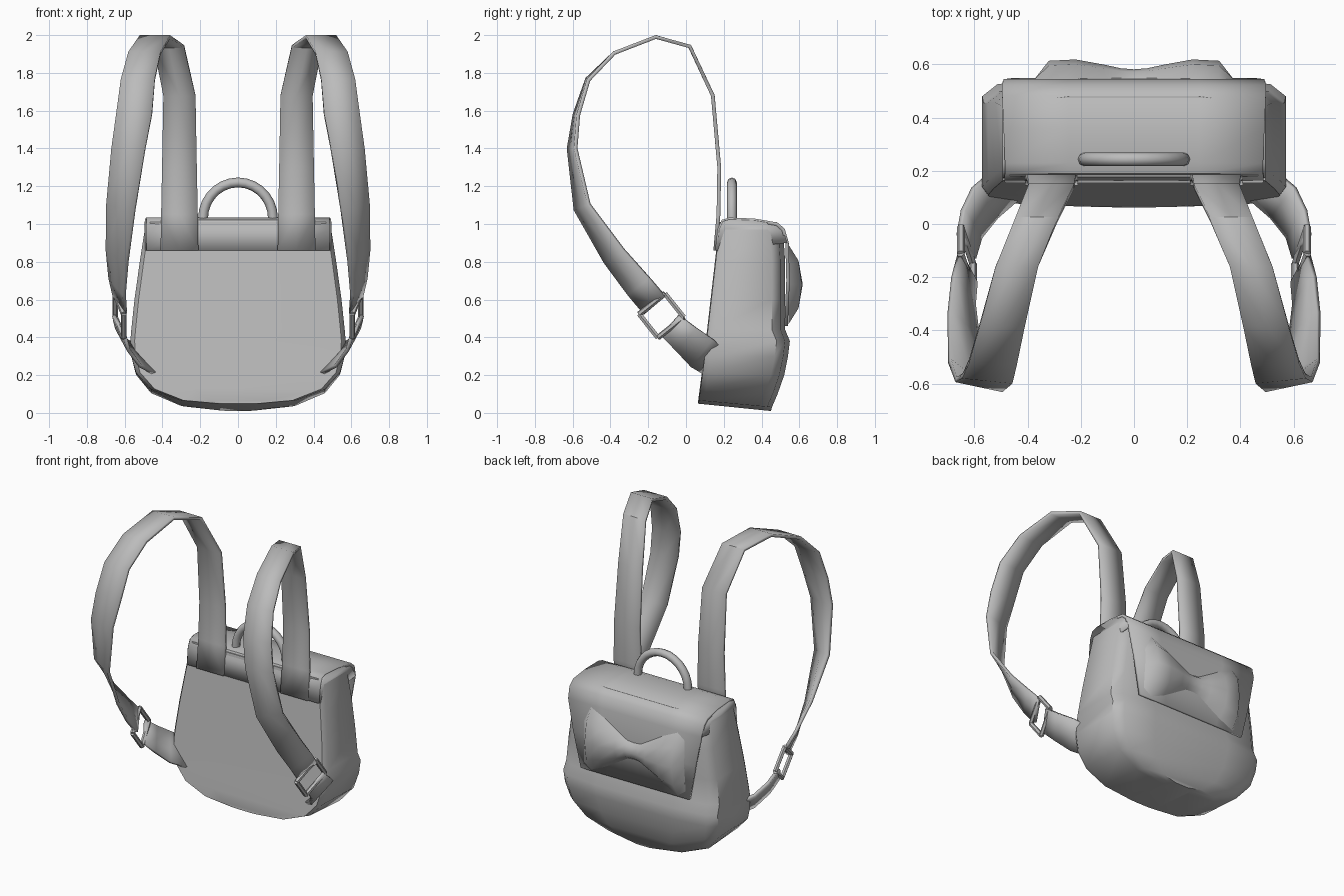
import bpy, bmesh, math
from mathutils import Vector

cube = bpy.data.objects.get("Cube")
if cube:
    bpy.data.objects.remove(cube, do_unlink=True)

grey = bpy.data.materials.new("plain_grey")
grey.use_nodes = True
grey.diffuse_color = (0.5, 0.5, 0.5, 1)
grey.node_tree.nodes["Principled BSDF"].inputs["Base Color"].default_value = (0.5, 0.5, 0.5, 1)


def finish(name, bm, angle=40, thickness=0):
    """Turn a bmesh into a smooth-shaded object."""
    bmesh.ops.recalc_face_normals(bm, faces=bm.faces[:])
    mesh = bpy.data.meshes.new(name)
    bm.to_mesh(mesh)
    bm.free()
    mesh.materials.append(grey)
    ob = bpy.data.objects.new(name, mesh)
    bpy.context.collection.objects.link(ob)
    if thickness:
        mod = ob.modifiers.new("thickness", "SOLIDIFY")
        mod.thickness = thickness
        mod.offset = 0
    bpy.ops.object.select_all(action="DESELECT")
    bpy.context.view_layer.objects.active = ob
    ob.select_set(True)
    bpy.ops.object.shade_smooth_by_angle(angle=math.radians(angle))
    return ob


def loft(rows, closed=False, caps=False, bm=None):
    """Skin a list of point rows; closed rows are rings."""
    bm = bm or bmesh.new()
    grid = [[bm.verts.new(p) for p in row] for row in rows]
    n = len(grid[0])
    for a, b in zip(grid, grid[1:]):
        for i in range(n if closed else n - 1):
            j = (i + 1) % n
            bm.faces.new((a[i], a[j], b[j], b[i]))
    if caps:
        bm.faces.new(grid[0])
        bm.faces.new(grid[-1])
    return bm


def tube(path, radius, sides=8, bm=None):
    """Round tube along a path."""
    pts = [Vector(p) for p in path]
    rows = []
    for i, p in enumerate(pts):
        t = (pts[min(i + 1, len(pts) - 1)] - pts[max(i - 1, 0)]).normalized()
        u = t.cross(Vector((0, 1, 0.01))).normalized()
        v = t.cross(u)
        rows.append([p + radius * (math.cos(k * math.tau / sides) * u + math.sin(k * math.tau / sides) * v)
                     for k in range(sides)])
    return loft(rows, True, True, bm)


# Bag body: stacked rings of (height, half width, back y)
body_levels = [
    (0.01, 0.10, 0.45), (0.03, 0.30, 0.455), (0.10, 0.46, 0.485), (0.20, 0.54, 0.52),
    (0.30, 0.565, 0.54), (0.38, 0.57, 0.55), (0.44, 0.565, 0.525), (0.60, 0.548, 0.525),
    (0.80, 0.52, 0.525), (0.95, 0.497, 0.515), (1.01, 0.485, 0.48)]
rings = []
for z, w, back in body_levels:
    front = 0.065 + 0.115 * z
    side = back - 0.07
    half = [(0.5, front - 0.004), (0.96, front), (1, front + 0.03), (1, side), (0.9, back - 0.025), (0.5, back)]
    ring = [(x * w, y) for x, y in half] + [(-x * w, y) for x, y in reversed(half)]
    # the base rises a little toward the front
    rings.append([(x, y, z + 0.04 * max(0, 1 - z / 0.3) * (back - y) / (back - front)) for x, y in ring])
finish("bag_body", loft(rings, True, True), 50)

# Flap: folded over the top, tapering down the back; (y, z, half width)
flap_path = [(0.163, 0.86, 0.485), (0.175, 0.97, 0.487), (0.195, 1.015, 0.485), (0.23, 1.025, 0.485),
             (0.36, 1.02, 0.49), (0.48, 1.0, 0.495), (0.515, 0.97, 0.495), (0.535, 0.90, 0.49),
             (0.54, 0.70, 0.45), (0.53, 0.46, 0.40)]
finish("flap", loft([[(w * k, y, z) for k in (-1, -0.5, 0, 0.5, 1)] for y, z, w in flap_path]), 50, 0.018)

# Flap side gussets at the top corners
for name, s in (("left_flap_end", 1), ("right_flap_end", -1)):
    bm = bmesh.new()
    corners = [bm.verts.new((s * 0.487, y, z)) for y, z, w in flap_path[:8]]
    bm.faces.new(corners)
    finish(name, bm, 40, 0.012)

# Bow on the flap: (x, half height, depth)
bow_half = [(0.375, 0.17, 0.0), (0.32, 0.21, 0.07), (0.22, 0.165, 0.075), (0.11, 0.10, 0.055), (0.05, 0.065, 0.042)]
stations = bow_half + [(0, 0.06, 0.038)] + [(-x, h, d) for x, h, d in reversed(bow_half)]
arch = [(-1, 0), (-0.6, 0.75), (0, 1), (0.6, 0.75), (1, 0)]
finish("bow", loft([[(x, 0.543 + d * a, 0.68 + h * k) for k, a in arch] for x, h, d in stations]), 60)

# Carry handle
arc = [(0.185 * math.cos(a), 0.243, 1.03 + 0.19 * math.sin(a)) for a in
       [math.pi * i / 14 for i in range(15)]]
arc = [(0.19, 0.243, 0.99)] + arc + [(-0.19, 0.243, 0.99)]
finish("carry_handle", tube(arc, 0.026), 50)

# Shoulder strap: (x, y, z, half width, twist in degrees)
upper_path = [
    (0.31, 0.155, 0.86, 0.10, 0), (0.31, 0.172, 1.05, 0.097, 0), (0.31, 0.176, 1.30, 0.092, 0),
    (0.31, 0.142, 1.68, 0.085, 0), (0.365, 0.02, 1.94, 0.08, 0), (0.44, -0.16, 1.99, 0.08, 0),
    (0.495, -0.38, 1.905, 0.085, 0), (0.53, -0.52, 1.765, 0.09, 3), (0.55, -0.58, 1.58, 0.095, 6),
    (0.58, -0.603, 1.40, 0.09, 12), (0.62, -0.55, 1.09, 0.083, 28), (0.64, -0.38, 0.83, 0.08, 48),
    (0.64, -0.25, 0.67, 0.08, 62), (0.625, -0.165, 0.57, 0.078, 68)]
lower_path = [(0.63, -0.085, 0.465, 0.075, 68), (0.61, 0.0, 0.39, 0.085, 68),
              (0.56, 0.08, 0.32, 0.10, 65), (0.49, 0.14, 0.28, 0.10, 60)]


def strap(name, path, s):
    rows = []
    for i, (x, y, z, hw, twist) in enumerate(path):
        a, b = path[max(i - 1, 0)], path[min(i + 1, len(path) - 1)]
        inward = Vector((0, a[2] - b[2], b[1] - a[1])).normalized()
        t = math.radians(twist)
        width = Vector((math.cos(t), 0, 0)) + math.sin(t) * inward
        row = [Vector((x, y, z)) + width * hw * k for k in (-1, 0, 1)]
        rows.append([(s * p.x, p.y, p.z) for p in row])
    finish(name, loft(rows), 40, 0.02)


# Buckle: rectangular frame of square bars lying along the strap
along = Vector((0.0, 0.62, -0.78))
across = Vector((0.25, 0.76, 0.6)).normalized()


def buckle(name, s):
    centre = Vector((0.628, -0.13, 0.515))
    corner = [centre + across * a * 0.09 + along * b * 0.08 for a, b in ((-1, -1), (1, -1), (1, 1), (-1, 1))]
    bm = bmesh.new()
    for i in range(4):
        p, q = corner[i], corner[(i + 1) % 4]
        tube([(s * p.x, p.y, p.z), (s * q.x, q.y, q.z)], 0.015, 6, bm)
    finish(name, bm, 40)


for side, s in (("left", 1), ("right", -1)):
    strap(side + "_shoulder_strap", upper_path, s)
    strap(side + "_lower_strap", lower_path, s)
    buckle(side + "_buckle", s)
